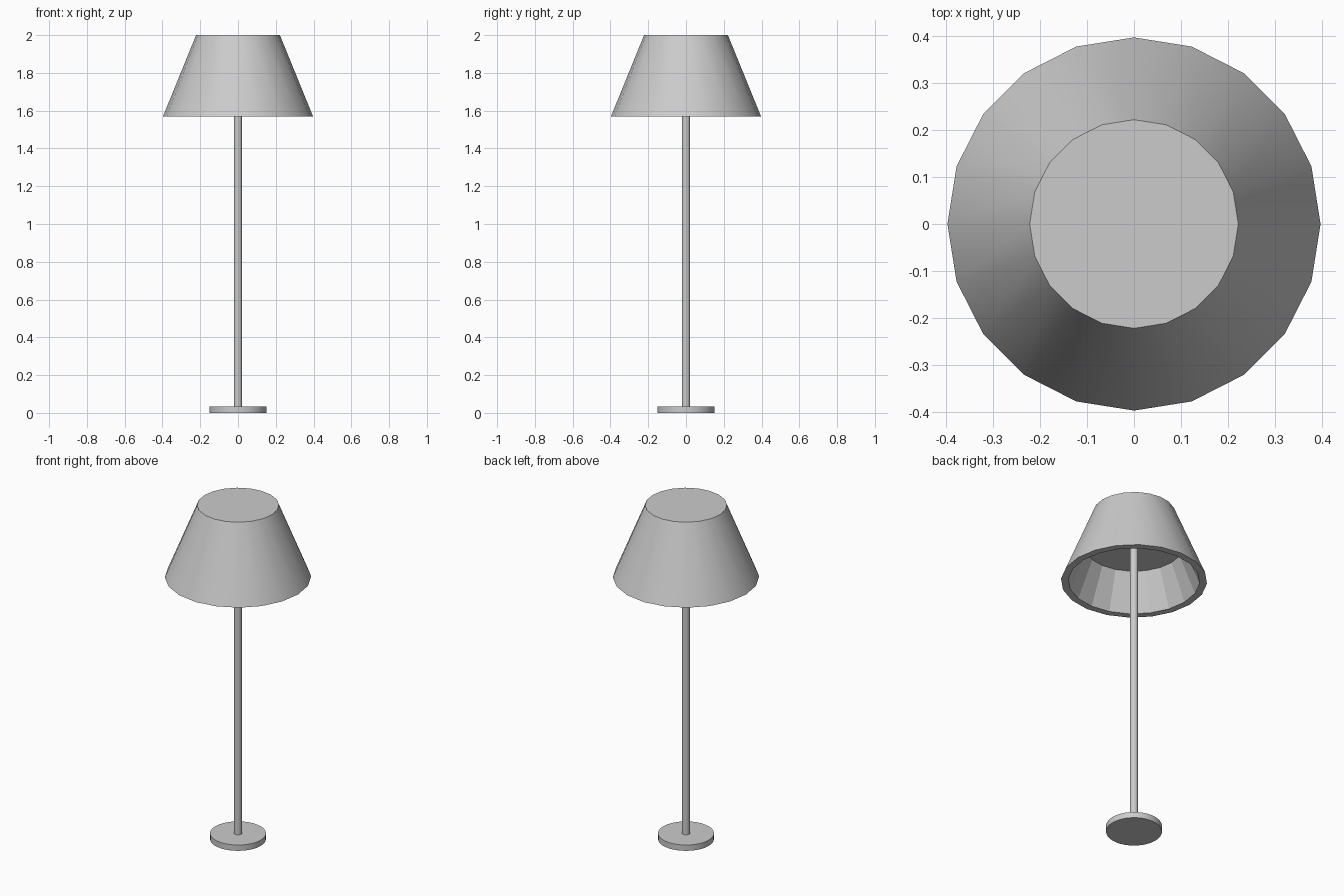
import bpy
import bmesh
from math import sin, cos, tau, radians

if "Cube" in bpy.data.objects:
    bpy.data.objects.remove(bpy.data.objects["Cube"])


def lathe(name, profile, sides, smooth_rows):
    """Revolve (radius, z) profile, capping both ends; smooth only the given rows."""
    bm = bmesh.new()
    rings = [[bm.verts.new((r * cos(tau * i / sides), r * sin(tau * i / sides), z))
              for i in range(sides)] for r, z in profile]
    for row, (a, b) in enumerate(zip(rings, rings[1:])):
        for i in range(sides):
            j = (i + 1) % sides
            face = bm.faces.new((a[i], a[j], b[j], b[i]))
            face.smooth = row in smooth_rows
    bm.faces.new(rings[0][::-1])
    bm.faces.new(rings[-1])
    bmesh.ops.recalc_face_normals(bm, faces=bm.faces)
    # Keep rims crisp while curved sides stay smooth
    for edge in bm.edges:
        if edge.calc_face_angle(0) > radians(30):
            edge.smooth = False
    mesh = bpy.data.meshes.new(name)
    bm.to_mesh(mesh)
    bm.free()
    obj = bpy.data.objects.new(name, mesh)
    bpy.context.collection.objects.link(obj)
    return obj


# Round foot
lathe("base", [(0.152, 0), (0.152, 0.035)], 32, {0})

# Pole, reaching the ceiling inside the shade
lathe("pole", [(0.022, 0.035), (0.022, 1.785)], 20, {0})

# Tapered shade: smooth outside, flat rim, faceted recess inside
lathe("shade", [(0.222, 2.0), (0.397, 1.57), (0.357, 1.57), (0.267, 1.785)], 20, {0})
